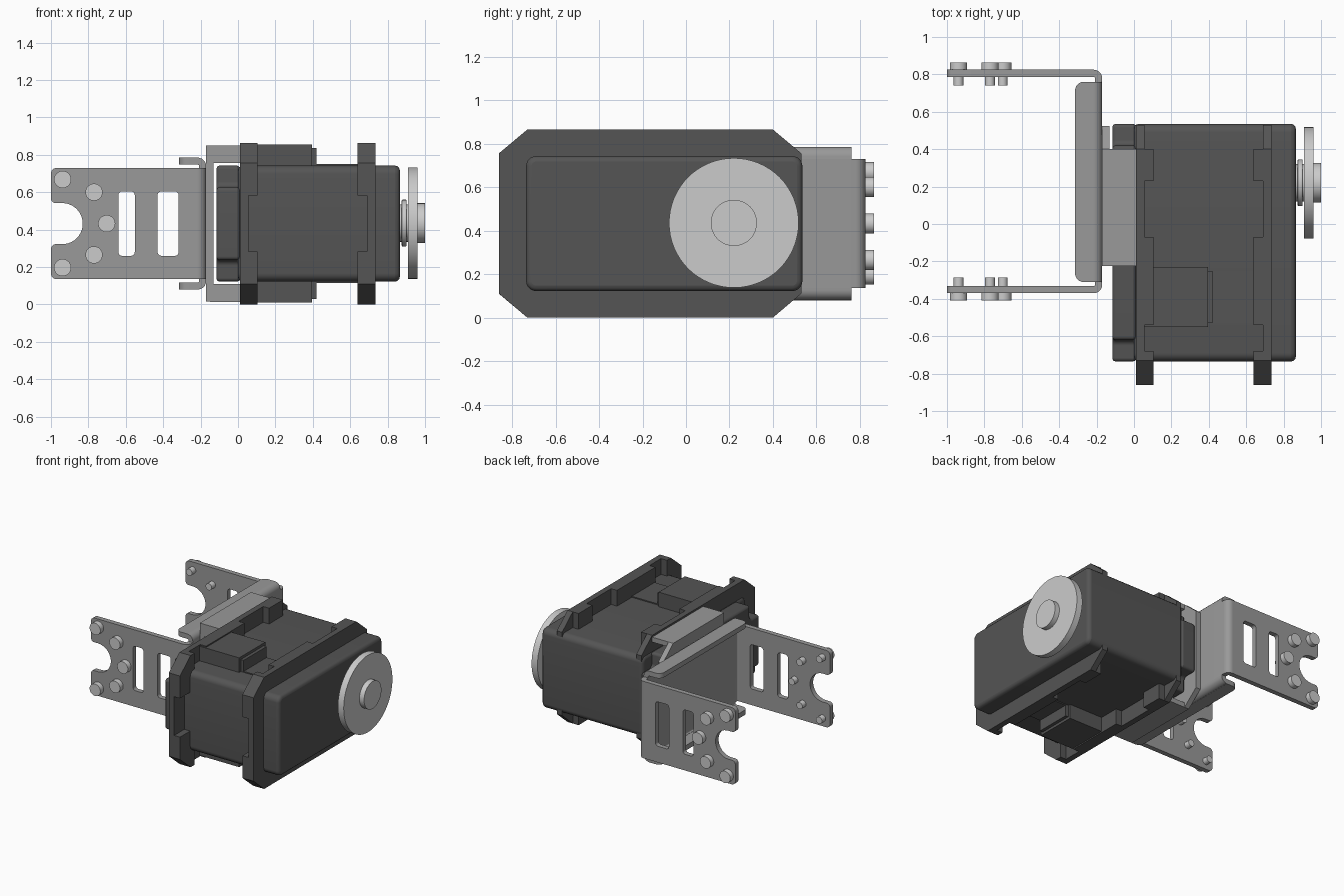
import bpy, bmesh, math
from mathutils import Vector

if "Cube" in bpy.data.objects:
    bpy.data.objects.remove(bpy.data.objects["Cube"])

ZC = 0.432  # mid height of the assembly


def material(name, g):
    m = bpy.data.materials.new(name)
    m.diffuse_color = (g, g, g, 1)
    m.use_nodes = True
    m.node_tree.nodes["Principled BSDF"].inputs["Base Color"].default_value = m.diffuse_color
    return m


DARK, STEEL, LIGHT = material("dark_plastic", 0.09), material("steel", 0.32), material("light_metal", 0.52)


def fillet(pts, seg=5):
    """Outline from (u, v[, radius]) points, rounding corners that have a radius."""
    out = []
    for i, p in enumerate(pts):
        c = Vector(p[:2])
        if len(p) < 3:
            out.append(c)
            continue
        a = (Vector(pts[i - 1][:2]) - c).normalized()
        b = (Vector(pts[(i + 1) % len(pts)][:2]) - c).normalized()
        half = a.angle(b) / 2
        s, e = c + a * p[2] / math.tan(half), c + b * p[2] / math.tan(half)
        mid = c + (a + b).normalized() * p[2] / math.sin(half)
        for k in range(seg + 1):
            out.append(mid + (s - mid).lerp(e - mid, k / seg).normalized() * p[2])
    return out


def rect(u0, u1, v0, v1, r=0):
    pts = [(u0, v0), (u1, v0), (u1, v1), (u0, v1)]
    return fillet([p + (r,) for p in pts]) if r else [Vector(p) for p in pts]


def circle(u, v, r, n=48):
    return [Vector((u + r * math.cos(2 * math.pi * i / n), v + r * math.sin(2 * math.pi * i / n))) for i in range(n)]


def prism(name, loops, axis, lo, hi, mat, bevel=0, seg=3):
    """Extrude an outline (first loop) with optional holes along an axis."""
    place = {'x': lambda u, v, w: (w, u, v), 'y': lambda u, v, w: (u, w, v), 'z': lambda u, v, w: (u, v, w)}[axis]
    bm = bmesh.new()
    edges = []
    for loop in loops:
        vs = [bm.verts.new(place(p[0], p[1], lo)) for p in loop]
        if len(loops) == 1:
            bm.faces.new(vs)
        else:
            edges += [bm.edges.new((vs[i - 1], vs[i])) for i in range(len(vs))]
    if edges:
        bmesh.ops.triangle_fill(bm, use_beauty=True, use_dissolve=False, edges=edges)
    ret = bmesh.ops.extrude_face_region(bm, geom=bm.faces[:])
    moved = [g for g in ret['geom'] if isinstance(g, bmesh.types.BMVert)]
    bmesh.ops.translate(bm, vec=Vector(place(0, 0, hi - lo)), verts=moved)
    bmesh.ops.recalc_face_normals(bm, faces=bm.faces[:])
    me = bpy.data.meshes.new(name)
    bm.to_mesh(me)
    bm.free()
    me.materials.append(mat)
    ob = bpy.data.objects.new(name, me)
    bpy.context.collection.objects.link(ob)
    if bevel:
        m = ob.modifiers.new("round", 'BEVEL')
        m.width, m.segments, m.limit_method, m.angle_limit = bevel, seg, 'ANGLE', math.radians(40)
    bpy.ops.object.select_all(action='DESELECT')
    ob.select_set(True)
    bpy.context.view_layer.objects.active = ob
    bpy.ops.object.shade_smooth_by_angle(angle=math.radians(35))
    return ob


def box(name, x, y, z, mat, bevel=0):
    return prism(name, [rect(*x, *y)], 'z', *z, mat, bevel)


def updown(z0, z1):
    """A height range and its mirror image below."""
    return (("upper", (z0, z1)), ("lower", (2 * ZC - z1, 2 * ZC - z0)))


# motor case
prism("case_body", [rect(-0.735, 0.535, 0.122, 0.742, 0.045)], 'x', 0.0, 0.865, DARK, 0.025)

# rear cover with stepped corner pockets
Y0, Y1, Z0, Z1, a, b = -0.735, 0.535, 0.122, 0.742, 0.115, 0.115
cover = [(Y0 + a, Z0, .02), (Y1 - a, Z0, .02), (Y1 - a, Z0 + b, .03), (Y1, Z0 + b, .02),
         (Y1, Z1 - b, .02), (Y1 - a, Z1 - b, .03), (Y1 - a, Z1, .02), (Y0 + a, Z1, .02),
         (Y0 + a, Z1 - b, .03), (Y0, Z1 - b, .02), (Y0, Z0 + b, .02), (Y0 + a, Z0 + b, .03)]
prism("rear_cover", [fillet(cover)], 'x', -0.115, 0.01, DARK, 0.015, 2)

# eight-sided flanges with thicker inner lugs
octagon = [(-0.86, 0.11), (-0.73, 0.0), (0.40, 0.0), (0.53, 0.11),
           (0.53, 0.755), (0.40, 0.864), (-0.73, 0.864), (-0.86, 0.755)]
for side, thin, thick in (("rear", (0.01, 0.055), (0.055, 0.105)), ("front", (0.69, 0.735), (0.64, 0.69))):
    prism(side + "_flange", [octagon], 'x', *thin, DARK)
    for lvl, s in (("upper", 1), ("lower", -1)):
        f = lambda pts: [(y, ZC + s * z) for y, z in pts]
        corner = f([(-0.86, 0.15), (-0.86, 0.323), (-0.73, 0.432), (-0.68, 0.432), (-0.68, 0.15)])
        prism(f"{side}_{lvl}_corner_lug", [corner], 'x', *thick, DARK)
        for i, (y0, y1) in enumerate(((-0.54, -0.07), (0.23, 0.40))):
            lug = f([(y0, 0.28), (y1, 0.28), (y1, 0.432), (y0, 0.432)])
            prism(f"{side}_{lvl}_lug_{i}", [lug], 'x', *thick, DARK)

# cable sockets on top and underside
for lvl, z in updown(0.72, 0.855):
    box(lvl + "_socket", (0.05, 0.395), (-0.55, -0.23), z, DARK)
for lvl, z in updown(0.72, 0.835):
    box(lvl + "_socket_lip", (0.39, 0.42), (-0.53, -0.25), z, DARK)
for lvl, z in updown(0.72, 0.75):
    box(lvl + "_socket_channel", (0.42, 0.64), (-0.53, -0.25), z, DARK)

# output disc, collar and hub
for name, r, x0, x1, mat in (("shaft", 0.10, 0.86, 0.92, LIGHT), ("collar", 0.125, 0.875, 0.902, LIGHT),
                             ("output_disc", 0.298, 0.91, 0.96, LIGHT), ("hub_cap", 0.106, 0.955, 1.0, LIGHT)):
    prism(name, [circle(0.22, 0.435, r, 64)], 'x', x0, x1, mat, 0.006 if name == "collar" else 0)

# rear mounting bracket: chamfered web with turned flanges
web = [(-0.225, 0.015), (0.40, 0.015), (0.525, 0.12), (0.525, 0.744), (0.40, 0.85), (-0.225, 0.85)]
prism("mount_web", [web], 'x', -0.17, -0.13, STEEL)
for lvl, z in updown(0.812, 0.85):
    box(lvl + "_mount_flange", (-0.15, 0.01), (-0.225, 0.40), z, STEEL)
for lvl, z in updown(0.755, 0.83):
    box(lvl + "_mount_tab", (-0.15, 0.01), (-0.225, -0.19), z, STEEL)

# fork web, bent round into both arms
T, YA, YB = 0.038, -0.37, 0.825
bend = [(-0.22, YA), (-0.17, YA, .045), (-0.17, YB, .045), (-0.22, YB),
        (-0.22, YB - T), (-0.17 - T, YB - T, .007), (-0.17 - T, YA + T, .007), (-0.22, YA + T)]
prism("fork_web", [fillet(bend)], 'z', 0.135, 0.73, STEEL)

# fork web's stiffening lips
lips = [(-0.22, 0.08), (-0.17, 0.08, .045), (-0.17, 0.785, .045), (-0.22, 0.785),
        (-0.22, 0.747), (-0.17 - T, 0.747, .007), (-0.17 - T, 0.118, .007), (-0.22, 0.118)]
prism("fork_lip_bend", [fillet(lips)], 'y', -0.31, 0.76, STEEL)
for lvl, z in updown(0.747, 0.785):
    outline = fillet([(-0.315, -0.31, .045), (-0.215, -0.31), (-0.215, 0.76), (-0.315, 0.76, .045)])
    prism(lvl + "_fork_lip", [outline], 'z', *z, STEEL)

# fork arms with round end notch and slots, plus rivets
notch = [Vector((-0.94 + 0.11 * math.cos(t), 0.432 + 0.11 * math.sin(t)))
         for t in [math.pi / 2 - math.pi * i / 20 for i in range(21)]]
arm = (fillet([(-0.215, 0.135), (-0.215, 0.73), (-1.0, 0.73, .03), (-1.0, 0.542, .025), (-0.94, 0.542)])[:-1]
       + notch + fillet([(-0.94, 0.322), (-1.0, 0.322, .025), (-1.0, 0.135, .03), (-0.215, 0.135)])[1:-1])
holes = [rect(-0.64, -0.552, 0.26, 0.604, 0.02), rect(-0.43, -0.317, 0.26, 0.604, 0.02)]
rivets = [(-0.938, 0.668), (-0.77, 0.6), (-0.702, 0.432), (-0.77, 0.265), (-0.938, 0.197)]
for side, plate, head, pin in (("back", (YB - T, YB), (YB, 0.864), (0.74, YB)),
                               ("front", (YA, YA + T), (-0.41, YA), (YA, -0.287))):
    prism(side + "_fork_arm", [arm] + holes, 'y', *plate, STEEL)
    for i, (x, z) in enumerate(rivets):
        prism(f"{side}_rivet_head_{i}", [circle(x, z, 0.046, 32)], 'y', *head, LIGHT)
        prism(f"{side}_rivet_pin_{i}", [circle(x, z, 0.026, 24)], 'y', *pin, LIGHT)
